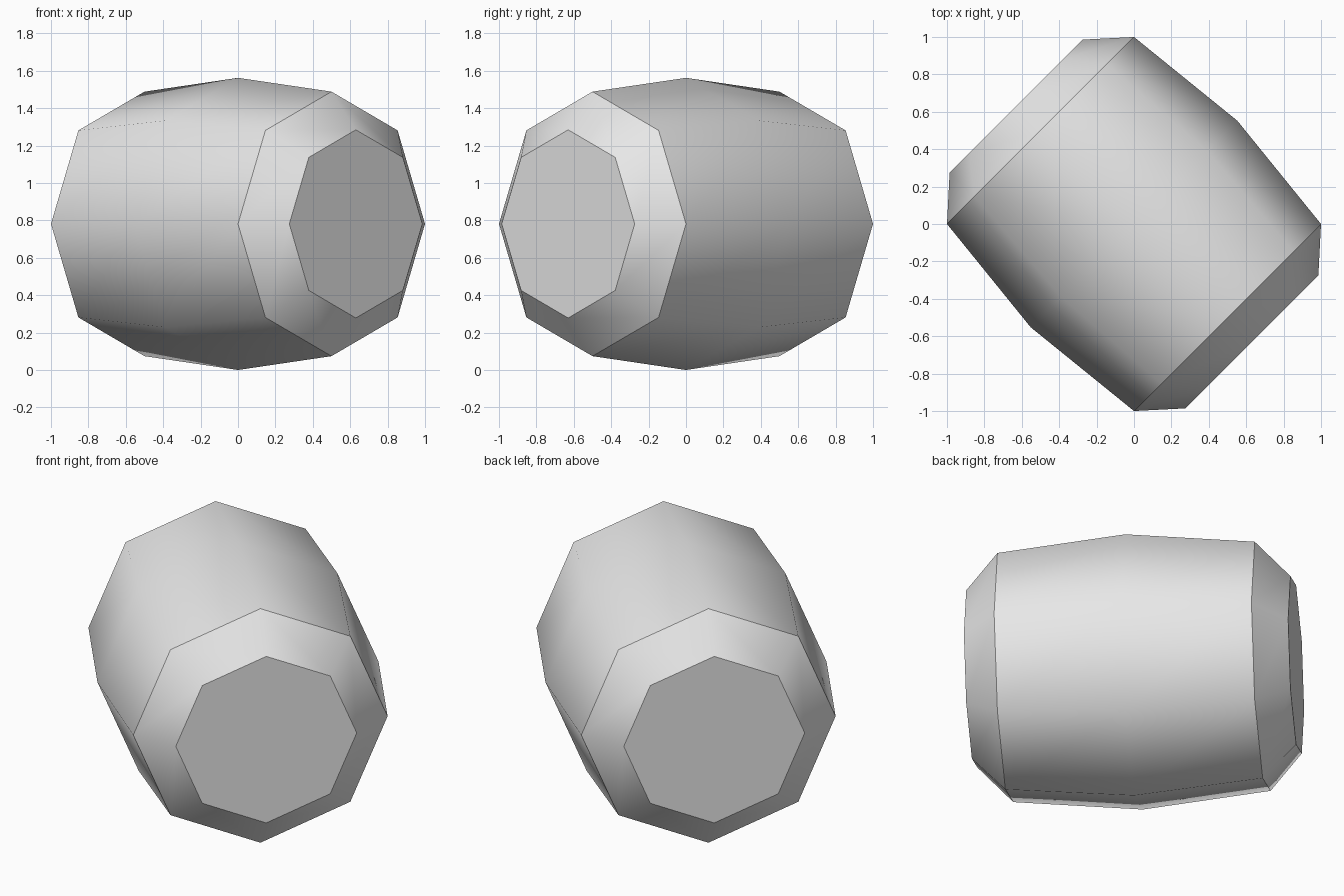
import bpy, bmesh
from math import pi, sin, cos

cube = bpy.data.objects.get("Cube")
if cube:
    bpy.data.objects.remove(cube, do_unlink=True)

SIDES = 8
MID_RADIUS = 0.781
# (distance along the axis, radius) from one end to the other
half = [(0.891, 0.503), (0.707, 0.707)]
profile = [(-a, r) for a, r in half] + [(0, MID_RADIUS)] + half[::-1]

# Plain grey surface
grey = bpy.data.materials.new("plain grey")
grey.use_nodes = True
colour = (0.8, 0.8, 0.8, 1)
grey.diffuse_color = colour
grey.node_tree.nodes["Principled BSDF"].inputs["Base Color"].default_value = colour

# Rings of the barrel, lying along the x axis
bm = bmesh.new()
rings = []
for a, r in profile:
    angles = [2 * pi * i / SIDES for i in range(SIDES)]
    rings.append([bm.verts.new((a, r * sin(t), r * cos(t))) for t in angles])

# Staves and bevelled rims
for low, high in zip(rings, rings[1:]):
    for i in range(SIDES):
        j = (i + 1) % SIDES
        bm.faces.new((low[i], low[j], high[j], high[i]))

# Flat end caps
for ring in (rings[0], rings[-1]):
    bm.faces.new(ring)
bmesh.ops.recalc_face_normals(bm, faces=bm.faces)

# Smooth round the barrel, with hard edges on every ring but the middle one
for face in bm.faces:
    face.smooth = True
for ring in rings[:2] + rings[-2:]:
    for i in range(SIDES):
        bm.edges.get((ring[i], ring[(i + 1) % SIDES])).smooth = False

mesh = bpy.data.meshes.new("barrel")
bm.to_mesh(mesh)
bm.free()
mesh.materials.append(grey)

# Laid on its side, turned so that one end faces front right
barrel = bpy.data.objects.new("barrel", mesh)
barrel.rotation_euler.z = -pi / 4
barrel.location.z = MID_RADIUS
bpy.context.collection.objects.link(barrel)
